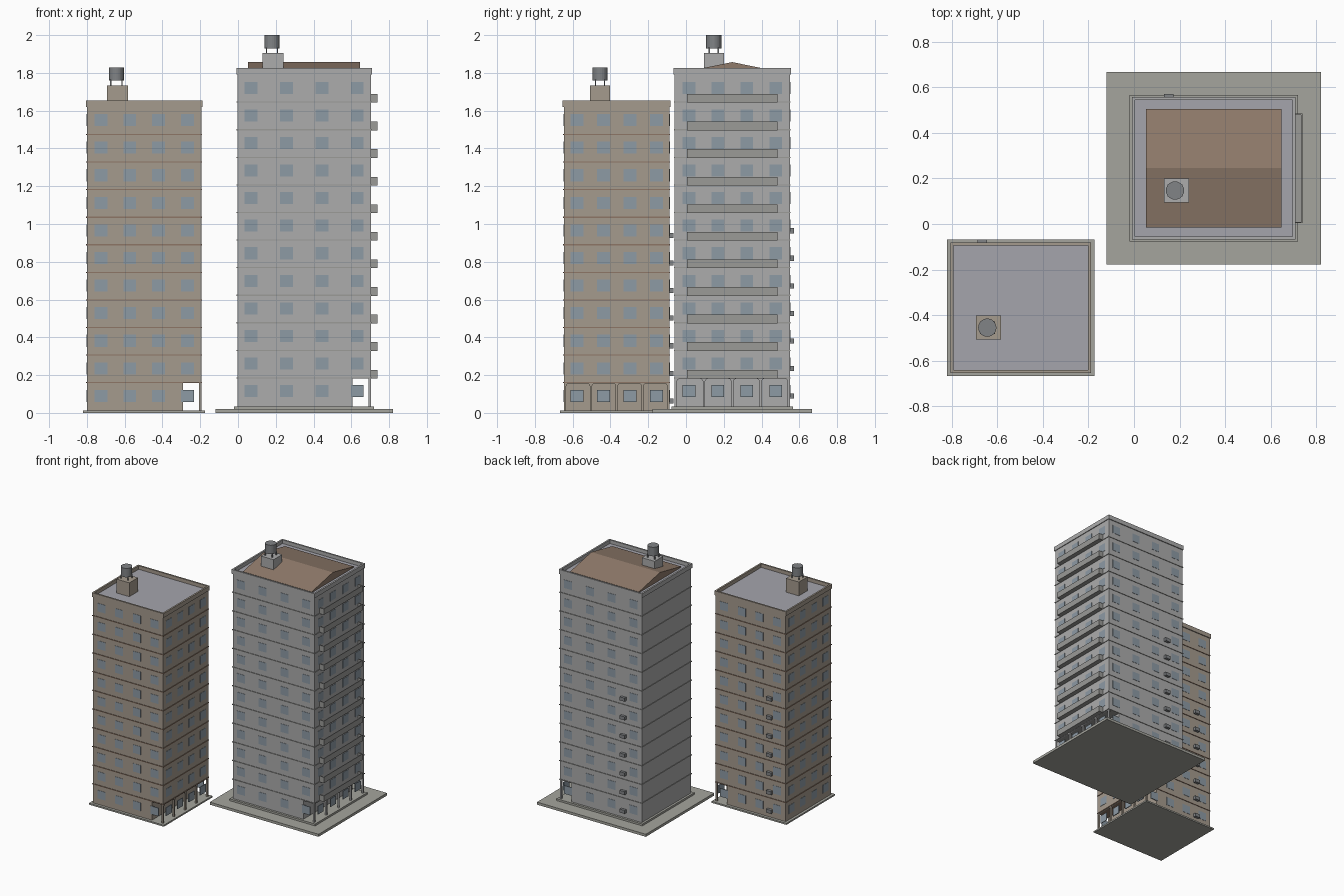
import bpy, bmesh, math
from mathutils import Matrix, Vector

if "Cube" in bpy.data.objects:
    bpy.data.objects.remove(bpy.data.objects["Cube"])

FLOOR = 0.146


def mat(name, r, g, b):
    m = bpy.data.materials.new(name)
    m.diffuse_color = (r ** 2.2, g ** 2.2, b ** 2.2, 1)
    m.use_nodes = True
    m.node_tree.nodes["Principled BSDF"].inputs["Base Color"].default_value = m.diffuse_color
    return m


WARM = mat("warm_wall", 0.64, 0.60, 0.55)
GREY = mat("grey_wall", 0.67, 0.67, 0.67)
BROWN = mat("brown_ledge", 0.55, 0.46, 0.40)
LEDGE = mat("grey_ledge", 0.60, 0.60, 0.59)
GLASS = mat("window", 0.55, 0.60, 0.64)
ROOF = mat("flat_roof", 0.64, 0.64, 0.67)
TILE = mat("pitched_roof", 0.56, 0.48, 0.42)
PAVE = mat("paving", 0.64, 0.64, 0.61)
METAL = mat("metal", 0.50, 0.51, 0.52)


def finish(name, bm, material):
    bmesh.ops.recalc_face_normals(bm, faces=bm.faces[:])
    me = bpy.data.meshes.new(name)
    bm.to_mesh(me)
    bm.free()
    ob = bpy.data.objects.new(name, me)
    me.materials.append(material)
    bpy.context.collection.objects.link(ob)
    return ob


def boxes(name, items, material):
    """One object from boxes given as (x0, x1, y0, y1, z0, z1)."""
    bm = bmesh.new()
    for x0, x1, y0, y1, z0, z1 in items:
        m = (Matrix.Translation(((x0 + x1) / 2, (y0 + y1) / 2, (z0 + z1) / 2))
             @ Matrix.Diagonal((x1 - x0, y1 - y0, z1 - z0, 1)))
        bmesh.ops.create_cube(bm, size=1, matrix=m)
    return finish(name, bm, material)


def prism(name, pts, x0, x1, material):
    """Extrude a (y, z) outline along x."""
    bm = bmesh.new()
    f = bm.faces.new([bm.verts.new((x0, y, z)) for y, z in pts])
    r = bmesh.ops.extrude_face_region(bm, geom=[f])
    bmesh.ops.translate(bm, vec=(x1 - x0, 0, 0),
                        verts=[v for v in r["geom"] if isinstance(v, bmesh.types.BMVert)])
    return finish(name, bm, material)


def around(cx, cy, hx, hy, z0, z1):
    return (cx - hx, cx + hx, cy - hy, cy + hy, z0, z1)


def ring(cx, cy, hx, hy, t, z0, z1):
    return [(cx - hx, cx + hx, cy - hy, cy - hy + t, z0, z1),
            (cx - hx, cx + hx, cy + hy - t, cy + hy, z0, z1),
            (cx - hx, cx - hx + t, cy - hy + t, cy + hy - t, z0, z1),
            (cx + hx - t, cx + hx, cy - hy + t, cy + hy - t, z0, z1)]


def tower(n, cx, cy, hx, hy, z0, z1, floors, wall, ledge, xs, ys, ac_x, tank, left_windows):
    top = z1 + FLOOR * (floors - 1)
    # walls: ground floor set back on the right behind an arcade
    boxes(n + "_ground_floor", [(cx - hx, cx + hx - 0.097, cy - hy, cy + hy, z0, z1)], wall)
    boxes(n + "_upper_floors", [around(cx, cy, hx, hy, z1, top)], wall)
    boxes(n + "_roof_deck", [around(cx, cy, hx - 0.004, hy - 0.004, top, top + 0.006)], ROOF)
    boxes(n + "_parapet", ring(cx, cy, hx + 0.006, hy + 0.007, 0.013, top, top + 0.034), wall)
    # thin ledge at every floor
    boxes(n + "_ledges", [around(cx, cy, hx + 0.004, hy + 0.004, z - 0.003, z + 0.003)
                          for z in (z1 + FLOOR * k for k in range(floors - 1))], ledge)
    # arcade: four openings with chamfered heads
    t, c, bay = 0.006, 0.014, (2 * hy - 0.012) / 4
    pts = [(cy - hy, z1), (cy - hy, z0)]
    for k in range(4):
        a = cy - hy + 0.006 + k * bay + t
        b = a + bay - 2 * t
        h = z1 - 0.004
        pts += [(a, z0), (a, h - c), (a + c * 0.3, h - c * 0.3), (a + c, h),
                (b - c, h), (b - c * 0.3, h - c * 0.3), (b, h - c), (b, z0)]
    pts += [(cy + hy, z0), (cy + hy, z1)]
    prism(n + "_arcade", pts, cx + hx - 0.013, cx + hx, wall)
    # windows
    wins, w, h, p, d = [], 0.034, 0.032, 0.002, 0.006
    for k in range(floors):
        z = z1 - 0.07 + FLOOR * k
        for s in xs:
            for yf in (cy - hy - p, cy + hy + p - d):
                wins.append((cx + s - w, cx + s + w, yf, yf + d, z - h, z + h))
        for s in ys:
            for xf in ([cx - hx - p] if left_windows else []) + [cx + hx + p - d]:
                wins.append((xf, xf + d, cy + s - w, cy + s + w, z - h, z + h))
    boxes(n + "_windows", wins, GLASS)
    # air conditioners on the back
    boxes(n + "_air_conditioners",
          [(ac_x - 0.021, ac_x + 0.021, cy + hy, cy + hy + 0.021,
            z1 - 0.11 + FLOOR * k, z1 - 0.083 + FLOOR * k) for k in range(7)], METAL)
    # roof hut with water tank on legs
    tx, ty = tank
    hut = top + 0.114
    boxes(n + "_roof_hut", [around(tx, ty, 0.055, 0.053, top, hut)], wall)
    boxes(n + "_tank_legs", [around(tx - 0.006 + sx * 0.03, ty + sy * 0.024, 0.003, 0.003, hut, hut + 0.03)
                             for sx in (-1, 1) for sy in (-1, 1)], METAL)
    bm = bmesh.new()
    bmesh.ops.create_cone(bm, cap_ends=True, segments=24, radius1=0.04, radius2=0.04, depth=0.07,
                          matrix=Matrix.Translation((tx - 0.006, ty, hut + 0.06)))
    finish(n + "_water_tank", bm, METAL)


# left, shorter tower
AX, AY = -0.497, -0.367
boxes("short_base", [around(AX, AY, 0.323, 0.300, 0, 0.012)], PAVE)
tower("short", AX, AY, 0.303, 0.279, 0.012, 0.16, 11, WARM, BROWN,
      (-0.229, -0.076, 0.076, 0.229), (-0.21, -0.07, 0.07, 0.21),
      -0.666, (-0.638, -0.455), True)

# right, taller tower
BX, BY = 0.350, 0.245
boxes("tall_paving", [around(BX, BY, 0.470, 0.422, 0, 0.02)], PAVE)
boxes("tall_plinth", [around(BX, BY, 0.370, 0.322, 0.02, 0.035)], PAVE)
tower("tall", BX, BY, 0.353, 0.305, 0.035, 0.185, 12, GREY, LEDGE,
      (-0.2815, -0.094, 0.094, 0.2815), (-0.23, -0.077, 0.077, 0.23),
      0.152, (0.186, 0.147), False)

# low pitched roof
prism("pitched_roof", [(BY - 0.26, 1.796), (BY + 0.26, 1.796), (BY + 0.26, 1.804),
                       (BY, 1.857), (BY - 0.26, 1.804)], 0.053, 0.647, TILE)

# balconies: open trays on the right side
trays = []
x0, x1, y0, y1, t = BX + 0.353, 0.739, 0.004, 0.484, 0.005
for k in range(11):
    z = 0.182 + FLOOR * k
    trays += [(x0, x1, y0, y1, z, z + 0.007),
              (x1 - t, x1, y0, y1, z + 0.007, z + 0.046),
              (x0, x1 - t, y0, y0 + t, z + 0.007, z + 0.046),
              (x0, x1 - t, y1 - t, y1, z + 0.007, z + 0.046)]
boxes("balconies", trays, LEDGE)
